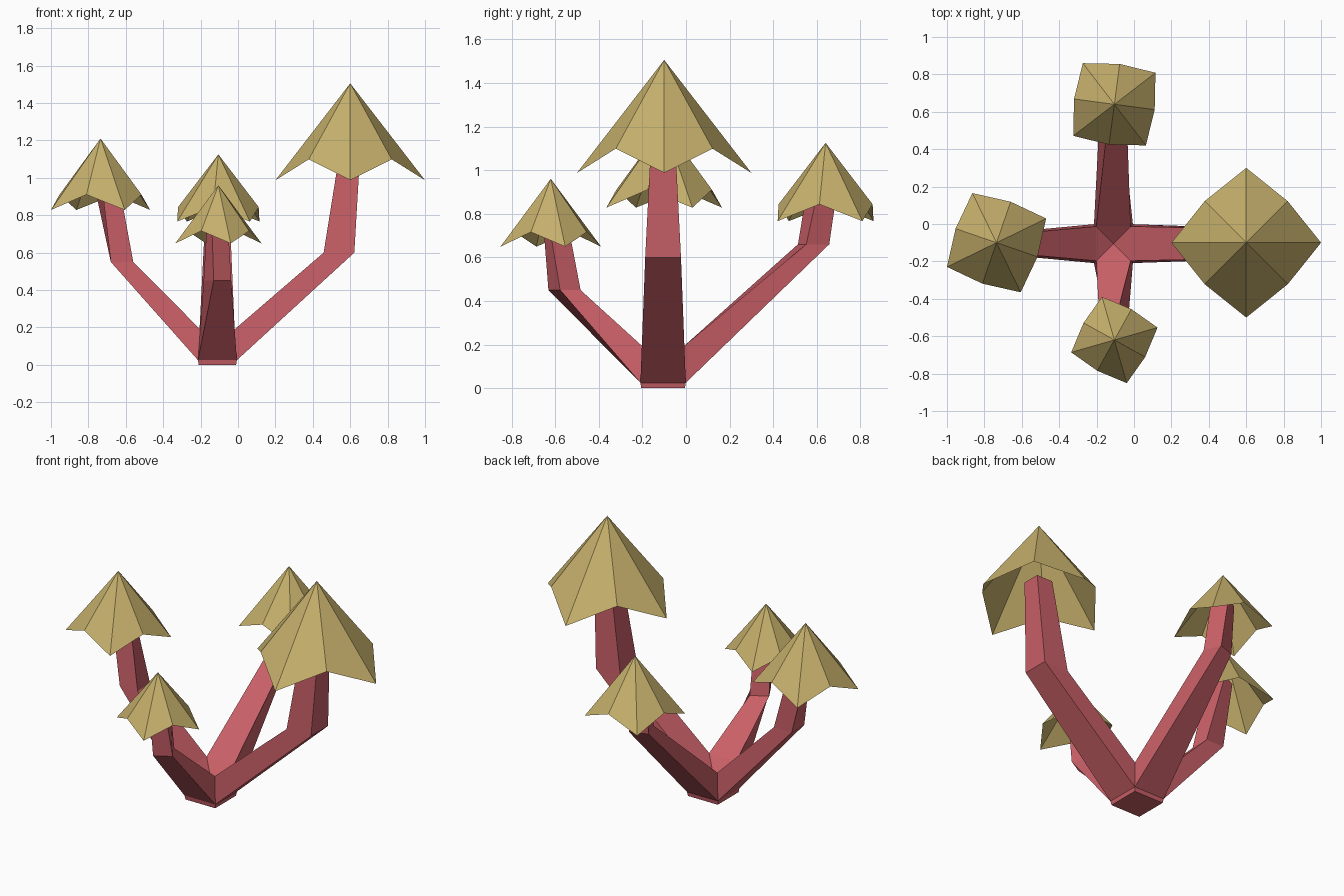
import bpy, bmesh
from math import radians, cos, sin
from mathutils import Vector, Matrix

if "Cube" in bpy.data.objects:
    bpy.data.objects.remove(bpy.data.objects["Cube"])

CX, CY = -0.11, -0.105


def finish(name, bm, mat):
    bmesh.ops.recalc_face_normals(bm, faces=bm.faces)
    me = bpy.data.meshes.new(name)
    bm.to_mesh(me)
    bm.free()
    me.materials.append(mat)
    ob = bpy.data.objects.new(name, me)
    bpy.context.collection.objects.link(ob)


def material(name, rgb):
    m = bpy.data.materials.new(name)
    m.diffuse_color = (*rgb, 1)
    m.use_nodes = True
    m.node_tree.nodes["Principled BSDF"].inputs["Base Color"].default_value = m.diffuse_color
    return m


bark = material("red_bark", (0.58, 0.115, 0.135))
leaf = material("ochre_leaf", (0.565, 0.434, 0.15))

# direction angle, bend (reach, z, half width, twist), tip (reach, z, half width, twist),
# cap (x, y, apex z, radius, rotation)
branches = [
    (0,   (0.65, 0.60, 0.082, 0),  (0.71, 1.15, 0.054, 0),  (0.60, -0.10, 1.505, 0.40, 0)),
    (90,  (0.69, 0.66, 0.056, 20), (0.735, 0.95, 0.050, 32), (-0.105, 0.64, 1.125, 0.277, 37.5)),
    (180, (0.51, 0.55, 0.060, 0),  (0.60, 1.00, 0.050, 26), (-0.735, -0.10, 1.21, 0.295, 26)),
    (270, (0.452, 0.45, 0.054, 30), (0.495, 0.77, 0.045, 16), (-0.105, -0.62, 0.96, 0.24, 16)),
]

# trunk: small square foot whose four sides grow into branches
bm = bmesh.new()


def square(half, z, x=0, y=0, rot=0):
    """Corners in order: -x-y, +x-y, +x+y, -x+y."""
    a = radians(rot)
    return [bm.verts.new((CX + x + half * (u * cos(a) - v * sin(a)),
                          CY + y + half * (u * sin(a) + v * cos(a)), z))
            for u, v in ((-1, -1), (1, -1), (1, 1), (-1, 1))]


def bridge(lo, hi):
    for i in range(4):
        j = (i + 1) % 4
        bm.faces.new((lo[i], lo[j], hi[j], hi[i]))


foot, low, high = square(0.1, 0), square(0.104, 0.025), square(0.092, 0.19)
crotch = bm.verts.new((CX, CY, 0.115))
bm.faces.new(foot[::-1])
bridge(foot, low)
for i in range(4):
    bm.faces.new((high[i], high[(i + 1) % 4], crotch))

for k, (ang, bend, tip, cap) in enumerate(branches):
    d = Vector((cos(radians(ang)), sin(radians(ang))))
    # side of the foot facing this branch
    i, j = (k + 1) % 4, (k + 2) % 4
    start = [high[i], low[i], low[j], high[j]]
    rings = []
    for reach, z, half, twist in (bend, tip):
        q = square(half, z, d.x * reach, d.y * reach, twist)
        # reorder as inner, outer, outer, inner to match the start
        rings.append([q[(n + k) % 4] for n in range(4)])
    bridge(start, rings[0])
    bridge(rings[0], rings[1])
    bm.faces.new(rings[1])
finish("branching_trunk", bm, bark)

# leaf caps: open eight-sided cones, every second rim corner slid up the slope
names = ("right", "back", "left", "front")
for name, (_, _, _, (x, y, top, r, rot)) in zip(names, branches):
    bm = bmesh.new()
    apex = bm.verts.new((x, y, top))
    rim = []
    for n in range(8):
        s = r * (1 if n % 2 == 0 else 0.785)
        a = radians(rot + 45 * n)
        rim.append(bm.verts.new((x + s * cos(a), y + s * sin(a), top - 1.295 * s)))
    for n in range(8):
        bm.faces.new((rim[n], rim[(n + 1) % 8], apex))
    finish(name + "_leaf_cap", bm, leaf)
